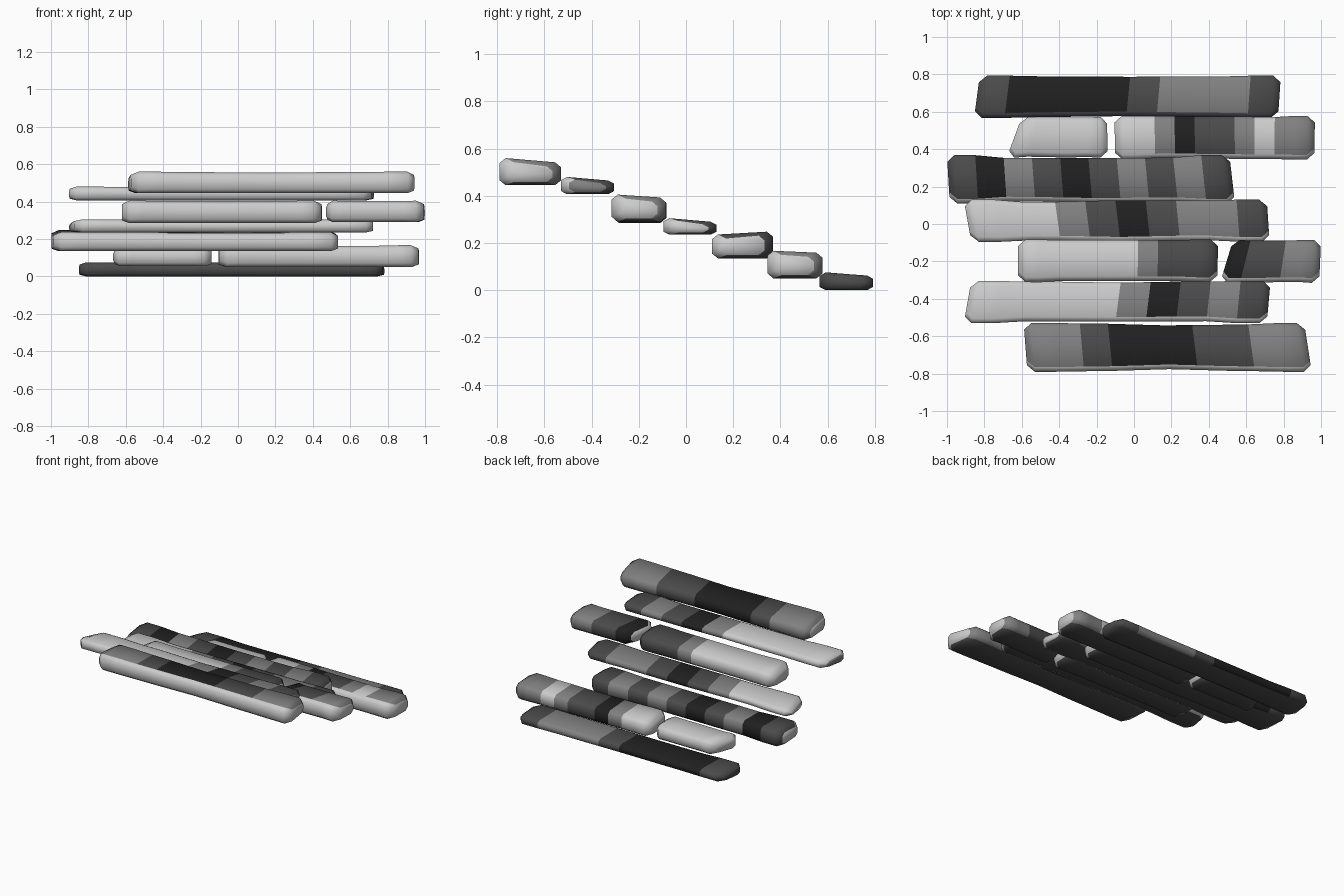
import bpy, bmesh, random

if "Cube" in bpy.data.objects:
    bpy.data.objects.remove(bpy.data.objects["Cube"])

random.seed(4)

# Grey stone shades, light to nearly black
SHADES = []
for i, v in enumerate((0.85, 0.22, 0.07, 0.015)):
    mat = bpy.data.materials.new("stone_grey_%d" % i)
    mat.diffuse_color = (v, v, v, 1)
    mat.use_nodes = True
    mat.node_tree.nodes["Principled BSDF"].inputs["Base Color"].default_value = mat.diffuse_color
    SHADES.append(mat)


def lerp(a, b, t):
    return a + (b - a) * t


def stone(name, x_left, x_right, y, z, tilt, dent, tone, front=0, end_tone=0):
    """Worn slab: octagonal sections lofted along x. x pairs are (front, back) ends.
    tone gives the weathering of the top and back from left to right."""
    bm = bmesh.new()
    y0, y1 = y
    z0, z1 = z
    thick = z1 - z0
    cut = 0.04 / (x_right[0] - x_left[0])
    n = len(tone)
    steps = [0, cut] + [i / n for i in range(1, n)] + [1 - cut, 1]
    last = len(steps) - 1
    dents = [[random.uniform(0, dent) for _ in range(3)] for _ in range(5)]
    rings = []
    for i, t in enumerate(steps):
        end = i in (0, last)
        middle = 0.15 < t < 0.85
        # narrow the ends, gently dent the long sides
        u = t * 4
        k = min(int(u), 3)
        df, db, dz = [lerp(a, b, u - k) if middle else 0 for a, b in zip(dents[k], dents[k + 1])]
        f = y0 + (0.035 if end else df)
        b = y1 - (0.035 if end else db)
        drop = 0.15 * thick if end else dz * 0.4
        lo = z0 + (0.12 * thick if end else 0)
        hf = z1 - drop + min(0, tilt)
        hb = z1 - drop - max(0, tilt)
        c, h = 0.025, min(0.022, thick * 0.18)
        section = [(f + c, lo), (b - c, lo), (b, lo + h), (b, hb - h),
                   (b - c, hb), (f + c, hf), (f, hf - h), (f, lo + h)]
        ring = []
        for py, pz in section:
            s = (py - y0) / (y1 - y0)
            px = lerp(lerp(*x_left, s), lerp(*x_right, s), t)
            ring.append(bm.verts.new((px, py, pz)))
        rings.append(ring)
    for i, (a, b) in enumerate(zip(rings, rings[1:])):
        shade = int(tone[min(max(i - 1, 0), n - 1)])
        for j in range(8):
            k = (j + 1) % 8
            face = bm.faces.new((a[j], a[k], b[k], b[j]))
            # underside dark, top and back weathered, front plain
            face.material_index = 2 if j == 0 else shade if 1 <= j <= 4 else front
    for ring in (rings[0], rings[-1]):
        bm.faces.new(ring).material_index = end_tone
    bmesh.ops.recalc_face_normals(bm, faces=bm.faces)
    for face in bm.faces:
        face.smooth = True
    mesh = bpy.data.meshes.new(name)
    for mat in SHADES:
        mesh.materials.append(mat)
    bm.to_mesh(mesh)
    bm.free()
    bpy.context.collection.objects.link(bpy.data.objects.new(name, mesh))


# Stone steps, from the top (front) down to the ground (back)
stone("step_7", (-0.57, -0.59), (0.95, 0.91), (-0.79, -0.53), (0.445, 0.56), 0.018, 0.015, "1123332211")
stone("step_6", (-0.91, -0.87), (0.71, 0.73), (-0.53, -0.305), (0.407, 0.48), 0.015, 0.012, "0000013212", 0, 1)
stone("step_5_left", (-0.62, -0.62), (0.445, 0.45), (-0.31, -0.083), (0.285, 0.405), 0.015, 0.006, "0000001222")
stone("step_5_right", (0.46, 0.53), (0.99, 1.0), (-0.315, -0.085), (0.29, 0.405), 0.012, 0.006, "32211")
stone("step_4", (-0.87, -0.91), (0.725, 0.71), (-0.095, 0.13), (0.235, 0.305), 0.015, 0.015, "0001232112")
stone("step_3", (-0.985, -1.0), (0.54, 0.51), (0.11, 0.368), (0.135, 0.248), -0.012, 0.015, "2312321212")
stone("step_2_left", (-0.68, -0.6), (-0.14, -0.145), (0.355, 0.572), (0.055, 0.155), 0.005, 0.006, "00000")
stone("step_2_right", (-0.10, -0.105), (0.965, 0.967), (0.345, 0.578), (0.05, 0.167), 0.008, 0.01, "0013221011")
stone("step_1", (-0.855, -0.825), (0.77, 0.785), (0.567, 0.793), (0.0, 0.075), 0.013, 0.012, "2333321112", 2, 2)
